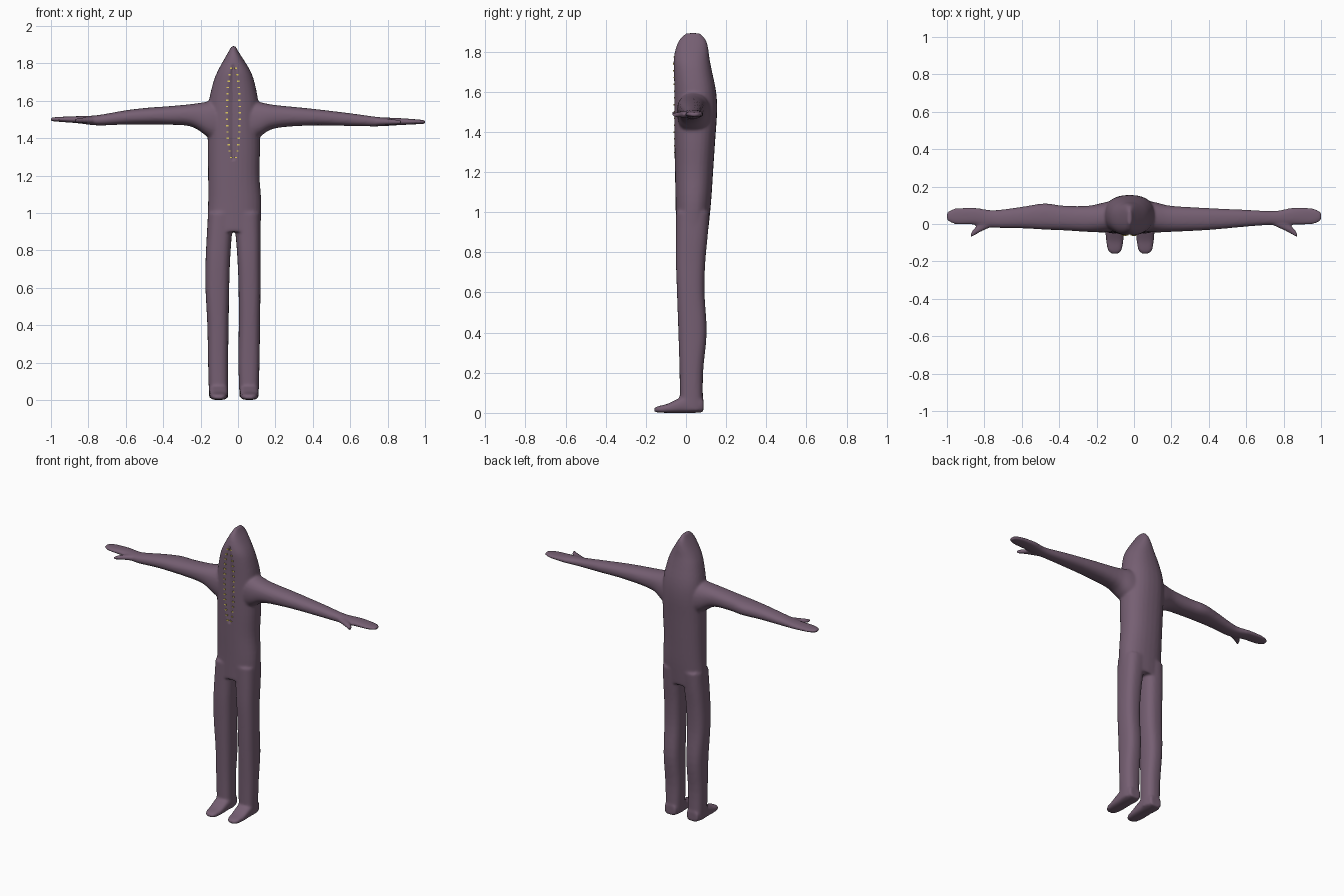
import bpy, bmesh, math
from mathutils import Vector
from mathutils.bvhtree import BVHTree


def material(name, rgb):
    m = bpy.data.materials.new(name)
    m.diffuse_color = (*rgb, 1)
    return m


plum = material("plum fabric", (0.18, 0.115, 0.17))
gold = material("gold metal", (0.75, 0.60, 0.12))


def spline(rows, steps=4):
    """Catmull-Rom interpolation between section rows."""
    out = []
    for i in range(len(rows) - 1):
        p = [rows[max(i - 1, 0)], rows[i], rows[i + 1], rows[min(i + 2, len(rows) - 1)]]
        for s in range(steps):
            t = s / steps
            out.append([0.5 * (2 * b + (c - a) * t + (2 * a - 5 * b + 4 * c - d) * t * t
                               + (3 * b - a - 3 * c + d) * t ** 3) for a, b, c, d in zip(*p)])
    return out + [list(rows[-1])]


def loft(bm, axis, rows, power=2.3, sides=28):
    """Closed skin over sections (position, u0, u1, v0, v1) along an axis."""
    rings = []
    for t, u0, u1, v0, v1 in spline(rows):
        ring = []
        for k in range(sides):
            a = 2 * math.pi * k / sides
            c, s = math.cos(a), math.sin(a)
            u = (u0 + u1) / 2 + (u1 - u0) / 2 * math.copysign(abs(c) ** (2 / power), c)
            v = (v0 + v1) / 2 + (v1 - v0) / 2 * math.copysign(abs(s) ** (2 / power), s)
            ring.append(bm.verts.new({"z": (u, v, t), "x": (t, u, v), "y": (u, t, v)}[axis]))
        rings.append(ring)
    for a, b in zip(rings, rings[1:]):
        for k in range(sides):
            n = (k + 1) % sides
            bm.faces.new((a[k], a[n], b[n], b[k]))
    bm.faces.new(rings[0])
    bm.faces.new(rings[-1])


bm = bmesh.new()

# Torso and pointed hood
loft(bm, "z", [
    (0.90, -0.165, 0.12, -0.05, 0.11), (1.05, -0.16, 0.125, -0.052, 0.125),
    (1.20, -0.16, 0.115, -0.055, 0.135), (1.35, -0.162, 0.118, -0.058, 0.145),
    (1.50, -0.162, 0.115, -0.06, 0.155), (1.60, -0.155, 0.108, -0.06, 0.15),
    (1.70, -0.132, 0.088, -0.062, 0.13), (1.76, -0.108, 0.066, -0.062, 0.118),
    (1.82, -0.075, 0.03, -0.05, 0.11), (1.86, -0.052, 0.004, -0.032, 0.098),
    (1.892, -0.034, -0.014, 0.0, 0.07)])

# Legs
loft(bm, "z", [
    (0.01, -0.155, -0.052, -0.03, 0.085), (0.2, -0.16, -0.053, -0.032, 0.085),
    (0.4, -0.164, -0.05, -0.038, 0.103), (0.6, -0.174, -0.047, -0.045, 0.092),
    (0.75, -0.173, -0.042, -0.05, 0.096), (0.88, -0.167, -0.033, -0.05, 0.108),
    (1.0, -0.16, -0.02, -0.05, 0.118)], 2.6)
loft(bm, "z", [
    (0.01, 0.008, 0.11, -0.03, 0.085), (0.2, 0.002, 0.115, -0.032, 0.085),
    (0.4, 0.004, 0.118, -0.038, 0.103), (0.6, 0.003, 0.12, -0.045, 0.092),
    (0.75, -0.003, 0.12, -0.05, 0.096), (0.88, -0.013, 0.121, -0.05, 0.108),
    (1.0, -0.03, 0.12, -0.05, 0.118)], 2.6)

# Feet
for x in (-0.103, 0.06):
    loft(bm, "y", [
        (0.087, x - 0.04, x + 0.04, 0.003, 0.07), (0.04, x - 0.05, x + 0.05, 0, 0.1),
        (-0.03, x - 0.05, x + 0.05, 0, 0.075), (-0.09, x - 0.046, x + 0.046, 0, 0.046),
        (-0.14, x - 0.037, x + 0.037, 0.002, 0.033), (-0.158, x - 0.02, x + 0.02, 0.006, 0.024)], 3)

# Arms with flat mitten hands
loft(bm, "x", [
    (0.04, -0.04, 0.13, 1.36, 1.61), (0.12, -0.045, 0.115, 1.41, 1.592),
    (0.2, -0.042, 0.097, 1.453, 1.577), (0.4, -0.032, 0.085, 1.468, 1.557),
    (0.6, -0.014, 0.076, 1.465, 1.533), (0.75, -0.004, 0.07, 1.463, 1.513),
    (0.85, -0.004, 0.087, 1.469, 1.508), (0.95, -0.002, 0.085, 1.474, 1.501),
    (0.99, 0.012, 0.07, 1.476, 1.497), (1.003, 0.028, 0.055, 1.479, 1.494)])
loft(bm, "x", [
    (-0.09, -0.04, 0.13, 1.36, 1.61), (-0.16, -0.045, 0.115, 1.405, 1.596),
    (-0.25, -0.042, 0.097, 1.462, 1.582), (-0.38, -0.034, 0.098, 1.472, 1.57),
    (-0.48, -0.03, 0.11, 1.473, 1.563), (-0.6, -0.023, 0.092, 1.473, 1.549),
    (-0.75, -0.02, 0.074, 1.468, 1.523), (-0.85, -0.004, 0.087, 1.479, 1.518),
    (-0.95, -0.002, 0.085, 1.487, 1.514), (-0.99, 0.012, 0.07, 1.49, 1.511),
    (-1.003, 0.028, 0.055, 1.493, 1.508)])

# Thumbs
for s, z in ((1, 1.487), (-1, 1.496)):
    loft(bm, "x", [
        (s * 0.74, -0.006, 0.04, z - 0.018, z + 0.018), (s * 0.79, -0.028, 0.03, z - 0.018, z + 0.018),
        (s * 0.83, -0.048, 0.0, z - 0.015, z + 0.014), (s * 0.86, -0.065, -0.03, z - 0.014, z + 0.011),
        (s * 0.873, -0.071, -0.052, z - 0.012, z + 0.009)])

bmesh.ops.recalc_face_normals(bm, faces=bm.faces)
mesh = bpy.data.meshes.new("hooded_suit")
bm.to_mesh(mesh)
bm.free()
suit = bpy.data.objects.new("hooded_suit", mesh)
bpy.context.collection.objects.link(suit)
mesh.materials.append(plum)

# Fuse the limbs into one soft skin
fuse = suit.modifiers.new("fuse", "REMESH")
fuse.mode = "VOXEL"
fuse.voxel_size = 0.0075
fuse.use_smooth_shade = True
soften = suit.modifiers.new("soften", "SMOOTH")
soften.factor = 0.5
soften.iterations = 7

# Bake the skin, then press in the shallow front opening
graph = bpy.context.evaluated_depsgraph_get()
baked = bpy.data.meshes.new_from_object(suit.evaluated_get(graph))
suit.modifiers.clear()
suit.data = baked
baked.materials.clear()
baked.materials.append(plum)


def opening(z):
    """Half width of the zip opening at a height."""
    return 0.034 * math.sqrt(max(0, 1 - ((z - 1.535) / 0.255) ** 2))


for v in baked.vertices:
    w = opening(v.co.z)
    d = abs(v.co.x + 0.025)
    if v.co.y < 0 and w > 0 and d < w:
        v.co.y += 0.014 * (1 - d / w)
for p in baked.polygons:
    p.use_smooth = True

# Zip teeth along both edges of the opening
tree = BVHTree.FromPolygons([v.co for v in baked.vertices], [p.vertices for p in baked.polygons])
bm = bmesh.new()
for side in (-1, 1):
    for i in range(15):
        z = 1.297 + i * 0.034
        x = -0.025 + side * opening(z)
        hit = tree.ray_cast(Vector((x, -1, z)), Vector((0, 1, 0)))[0]
        if hit:
            tooth = bmesh.ops.create_cube(bm, size=1)["verts"]
            bmesh.ops.scale(bm, verts=tooth, vec=(0.013, 0.008, 0.007))
            bmesh.ops.translate(bm, verts=tooth, vec=hit)
mesh = bpy.data.meshes.new("zip_teeth")
bm.to_mesh(mesh)
bm.free()
mesh.materials.append(gold)
bpy.context.collection.objects.link(bpy.data.objects.new("zip_teeth", mesh))
